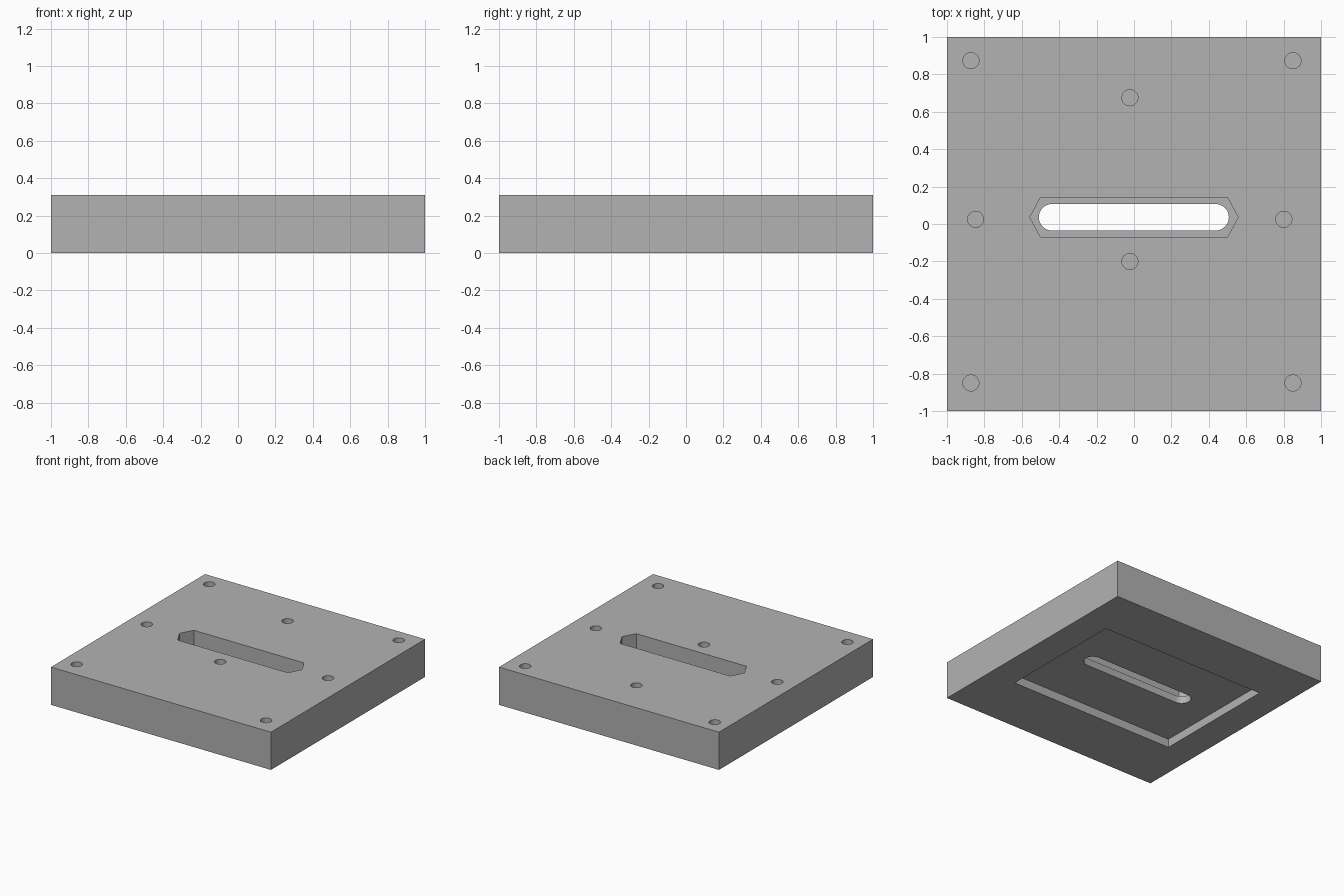
import bpy, bmesh
from math import cos, sin, pi, radians

if "Cube" in bpy.data.objects:
    bpy.data.objects.remove(bpy.data.objects["Cube"], do_unlink=True)

HEIGHT = 0.31
RECESS_TOP = 0.07      # depth of the underside recess
POCKET_FLOOR = 0.13    # floor of the six-sided pocket
HOLE_FLOOR = 0.11      # floor of the blind holes
ABOVE = HEIGHT + 0.1
MID_Y = 0.036          # centre line of the slot, pocket and recess

grey = bpy.data.materials.new("light grey")
grey.use_nodes = True
grey.diffuse_color = (0.448, 0.448, 0.448, 1)
grey.node_tree.nodes["Principled BSDF"].inputs["Base Color"].default_value = grey.diffuse_color


def prism(name, outline, z0, z1):
    """Extrude a counter-clockwise outline from z0 to z1."""
    bm = bmesh.new()
    base = bm.faces.new([bm.verts.new((x, y, z0)) for x, y in outline])
    top = bmesh.ops.extrude_face_region(bm, geom=[base])["geom"]
    bmesh.ops.translate(bm, vec=(0, 0, z1 - z0),
                        verts=[v for v in top if isinstance(v, bmesh.types.BMVert)])
    bmesh.ops.recalc_face_normals(bm, faces=bm.faces)
    mesh = bpy.data.meshes.new(name)
    bm.to_mesh(mesh)
    bm.free()
    mesh.materials.append(grey)
    obj = bpy.data.objects.new(name, mesh)
    bpy.context.collection.objects.link(obj)
    return obj


def rectangle(x0, x1, y0, y1):
    return [(x0, y0), (x1, y0), (x1, y1), (x0, y1)]


def arc(cx, cy, r, start, end, steps):
    angles = [start + (end - start) * i / steps for i in range(steps + 1)]
    return [(cx + r * cos(a), cy + r * sin(a)) for a in angles]


def cut(target, cutter):
    bpy.context.view_layer.objects.active = target
    mod = target.modifiers.new(cutter.name, 'BOOLEAN')
    mod.operation = 'DIFFERENCE'
    mod.solver = 'EXACT'
    mod.object = cutter
    bpy.ops.object.modifier_apply(modifier=mod.name)
    bpy.data.objects.remove(cutter, do_unlink=True)


# Solid block
plate = prism("mounting_plate", rectangle(-1, 1, -1, 1), 0, HEIGHT)

# Rectangular recess in the underside
cut(plate, prism("recess_cutter",
                 rectangle(-0.755, 0.755, MID_Y - 0.533, MID_Y + 0.533), -0.1, RECESS_TOP))

# Long six-sided pocket in the top
pocket = [(-0.5, -0.105), (0.5, -0.105), (0.557, 0), (0.5, 0.105), (-0.5, 0.105), (-0.557, 0)]
cut(plate, prism("pocket_cutter", [(x, y + MID_Y) for x, y in pocket], POCKET_FLOOR, ABOVE))

# Round-ended slot right through the pocket floor
slot = (arc(0.436, MID_Y, 0.071, -pi / 2, pi / 2, 16)
        + arc(-0.438, MID_Y, 0.071, pi / 2, 3 * pi / 2, 16))
cut(plate, prism("slot_cutter", slot, -0.1, HEIGHT - 0.1))

# Blind screw holes: four at the corners, four around the slot
holes = [(x, y) for x in (-0.872, 0.85) for y in (-0.85, 0.873)]
holes += [(-0.022, 0.675), (-0.022, -0.2), (-0.847, 0.025), (0.801, 0.025)]
for x, y in holes:
    cut(plate, prism("hole_cutter", arc(x, y, 0.043, 0, 2 * pi, 32)[:-1], HOLE_FLOOR, ABOVE))

# Smooth the round walls and keep the machined edges sharp
bpy.ops.object.select_all(action='DESELECT')
plate.select_set(True)
bpy.context.view_layer.objects.active = plate
bpy.ops.object.shade_smooth_by_angle(angle=radians(30))
